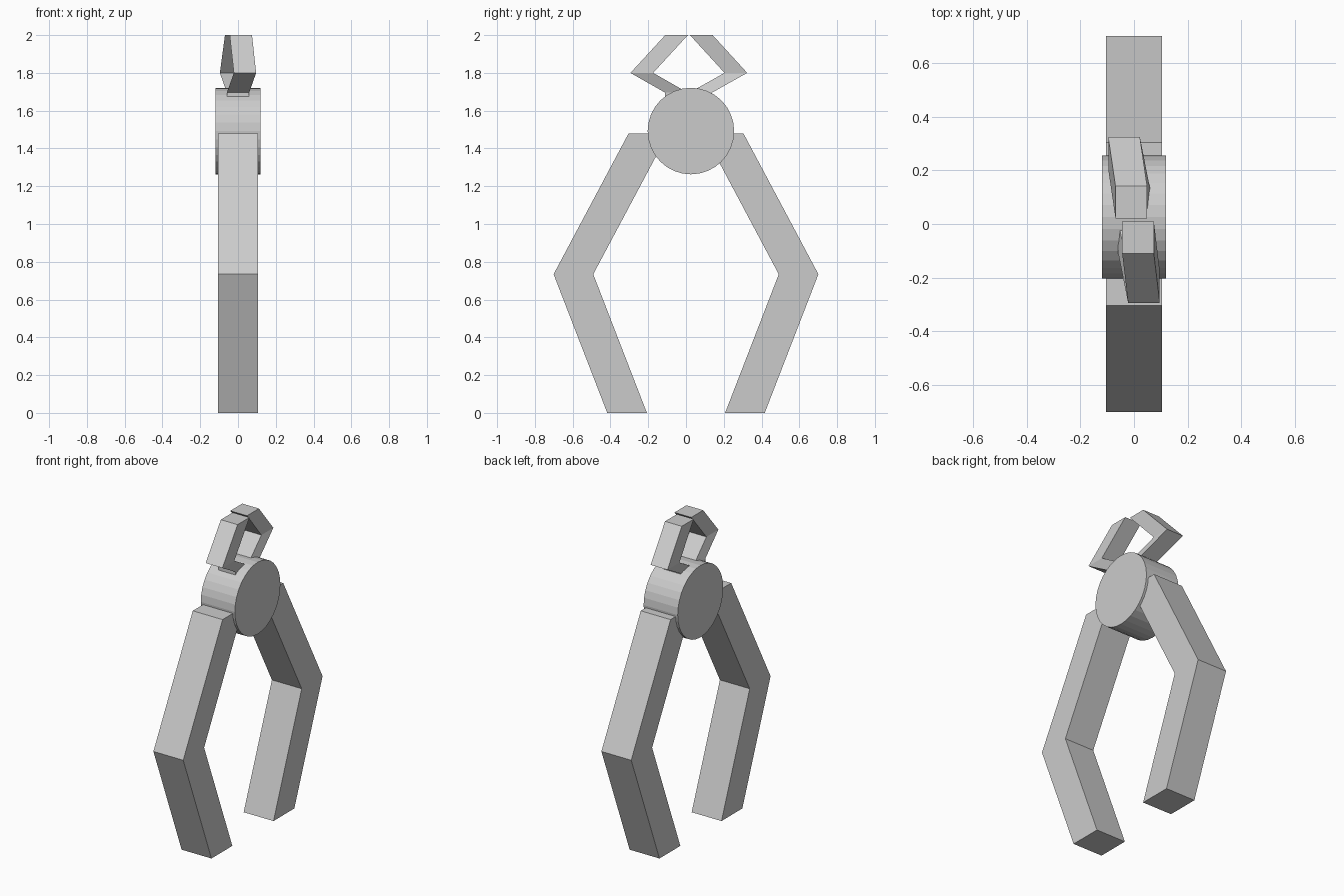
import bpy, bmesh
from math import pi

if "Cube" in bpy.data.objects:
    bpy.data.objects.remove(bpy.data.objects["Cube"])


def limb(name, path, hx, hy):
    """Sweep a level rectangle through a list of centre points."""
    bm = bmesh.new()
    rings = [[bm.verts.new((x + sx * hx, y + sy * hy, z))
              for sx, sy in ((-1, -1), (1, -1), (1, 1), (-1, 1))]
             for x, y, z in path]
    for a, b in zip(rings, rings[1:]):
        for i in range(4):
            j = (i + 1) % 4
            bm.faces.new((a[i], a[j], b[j], b[i]))
    bm.faces.new(rings[0])
    bm.faces.new(rings[-1])
    bmesh.ops.recalc_face_normals(bm, faces=bm.faces)
    mesh = bpy.data.meshes.new(name)
    bm.to_mesh(mesh)
    bm.free()
    bpy.context.collection.objects.link(bpy.data.objects.new(name, mesh))


# Round hub with its axis across the model
bpy.ops.mesh.primitive_cylinder_add(vertices=32, radius=0.229, depth=0.24,
                                    location=(0, 0.026, 1.492),
                                    rotation=(0, pi / 2, 0))
bpy.context.object.name = "hub"

# Bent legs
for name, s in (("front_leg", -1), ("back_leg", 1)):
    limb(name, [(0, s * 0.312, 0), (0, s * 0.596, 0.734), (0, s * 0.2, 1.478)],
         0.105, 0.105)

# Small bent claws, twisted slightly and sunk into the hub
limb("front_claw", [(0, -0.05, 1.675), (0, -0.05, 1.695),
                    (0.037, -0.234, 1.8), (0.015, -0.05, 2.0)], 0.059, 0.06)
limb("back_claw", [(0, 0.077, 1.675), (0, 0.077, 1.695),
                   (-0.037, 0.264, 1.8), (-0.01, 0.081, 2.0)], 0.059, 0.06)
